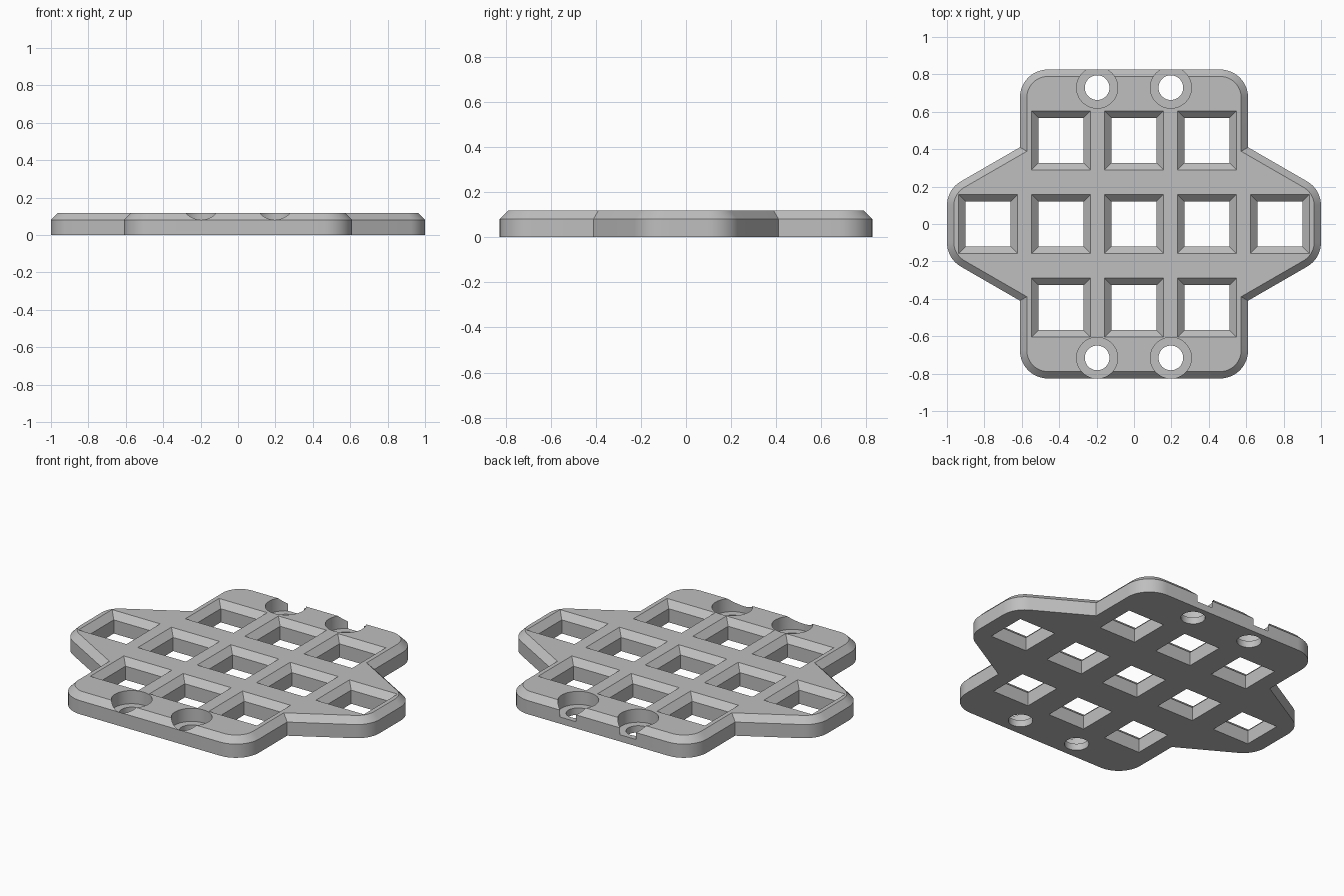
import bpy
import bmesh
from math import radians
from mathutils import Matrix, Vector

if "Cube" in bpy.data.objects:
    bpy.data.objects.remove(bpy.data.objects["Cube"], do_unlink=True)

HEIGHT, CHAMFER, ROUND = 0.118, 0.037, 0.15
SHOULDER = HEIGHT - CHAMFER

grey = bpy.data.materials.new("plain grey")
grey.use_nodes = True
colour = (0.52, 0.52, 0.52, 1)
grey.diffuse_color = colour
grey.node_tree.nodes["Principled BSDF"].inputs["Base Color"].default_value = colour


def lofted(name, rings):
    """Closed solid through equal-length rings of 3D points, bottom to top."""
    bm = bmesh.new()
    loops = [[bm.verts.new(p) for p in ring] for ring in rings]
    count = len(loops[0])
    for low, high in zip(loops, loops[1:]):
        for i in range(count):
            j = (i + 1) % count
            bm.faces.new((low[i], low[j], high[j], high[i]))
    bm.faces.new(loops[0][::-1])
    bm.faces.new(loops[-1])
    mesh = bpy.data.meshes.new(name)
    bm.to_mesh(mesh)
    bm.free()
    mesh.materials.append(grey)
    obj = bpy.data.objects.new(name, mesh)
    bpy.context.collection.objects.link(obj)
    return obj


def outline(corners, inset, z, steps=12):
    """Rounded outline shrunk by inset; corners are (x, y, radius), anticlockwise."""
    points = []
    pts = [Vector(c[:2]) for c in corners]
    for i, p in enumerate(pts):
        radius = corners[i][2]
        d1 = (p - pts[i - 1]).normalized()
        d2 = (pts[(i + 1) % len(pts)] - p).normalized()
        n1, n2 = Vector((-d1.y, d1.x)), Vector((-d2.y, d2.x))
        mitre = (n1 + n2) / (1 + n1.dot(n2))
        if radius == 0:
            points.append(p + mitre * inset)
            continue
        turn = d2.angle_signed(d1)
        if d1.cross(d2) * turn < 0:
            turn = -turn
        for s in range(steps + 1):
            n = Matrix.Rotation(turn * s / steps, 2) @ n1
            points.append(p + mitre * radius - n * (radius - inset))
    return [(q.x, q.y, z) for q in points]


def square(x, y, half, z):
    return [(x + a * half, y + b * half, z) for a, b in ((-1, -1), (1, -1), (1, 1), (-1, 1))]


def cylinder_cutter(name, x, y, radius, bottom, top):
    bpy.ops.mesh.primitive_cylinder_add(vertices=48, radius=radius, depth=top - bottom,
                                        location=(x, y, (bottom + top) / 2))
    obj = bpy.context.object
    obj.name = name
    obj.data.materials.append(grey)
    return obj


# Plate: rounded rectangle with a tapering wing on each side
right_side = [(0.61, -0.826, ROUND), (0.61, -0.41, 0), (1, -0.185, ROUND)]
right_side += [(x, -y, r) for x, y, r in reversed(right_side)]
corners = right_side + [(-x, -y, r) for x, y, r in right_side]
plate = lofted("plate", [outline(corners, 0, 0), outline(corners, 0, SHOULDER),
                         outline(corners, CHAMFER, HEIGHT)])

# Square windows with bevelled top rims
cutters = []
places = [(c * 0.39, r * 0.447) for r in (-1, 0, 1) for c in (-1, 0, 1)]
for x, y in places + [(-0.78, 0), (0.78, 0)]:
    half, over = 0.121, 0.02
    cutters.append(lofted("window_cutter", [
        square(x, y, half, -over), square(x, y, half, SHOULDER),
        square(x, y, half + CHAMFER + over, HEIGHT + over)]))

# Counterbored screw holes, the back pair breaking through the edge
for x in (-0.197, 0.197):
    for y in (-0.716, 0.729):
        cutters.append(cylinder_cutter("screw_cutter", x, y, 0.066, -0.02, 0.06))
        cutters.append(cylinder_cutter("counterbore_cutter", x, y, 0.11, 0.04, 0.2))

bpy.ops.object.select_all(action="DESELECT")
bpy.context.view_layer.objects.active = plate
plate.select_set(True)
for cutter in cutters:
    cut = plate.modifiers.new("cut", "BOOLEAN")
    cut.operation, cut.solver, cut.object = "DIFFERENCE", "EXACT", cutter
    bpy.ops.object.modifier_apply(modifier=cut.name)
    bpy.data.objects.remove(cutter, do_unlink=True)

bpy.ops.object.shade_smooth_by_angle(angle=radians(25))
